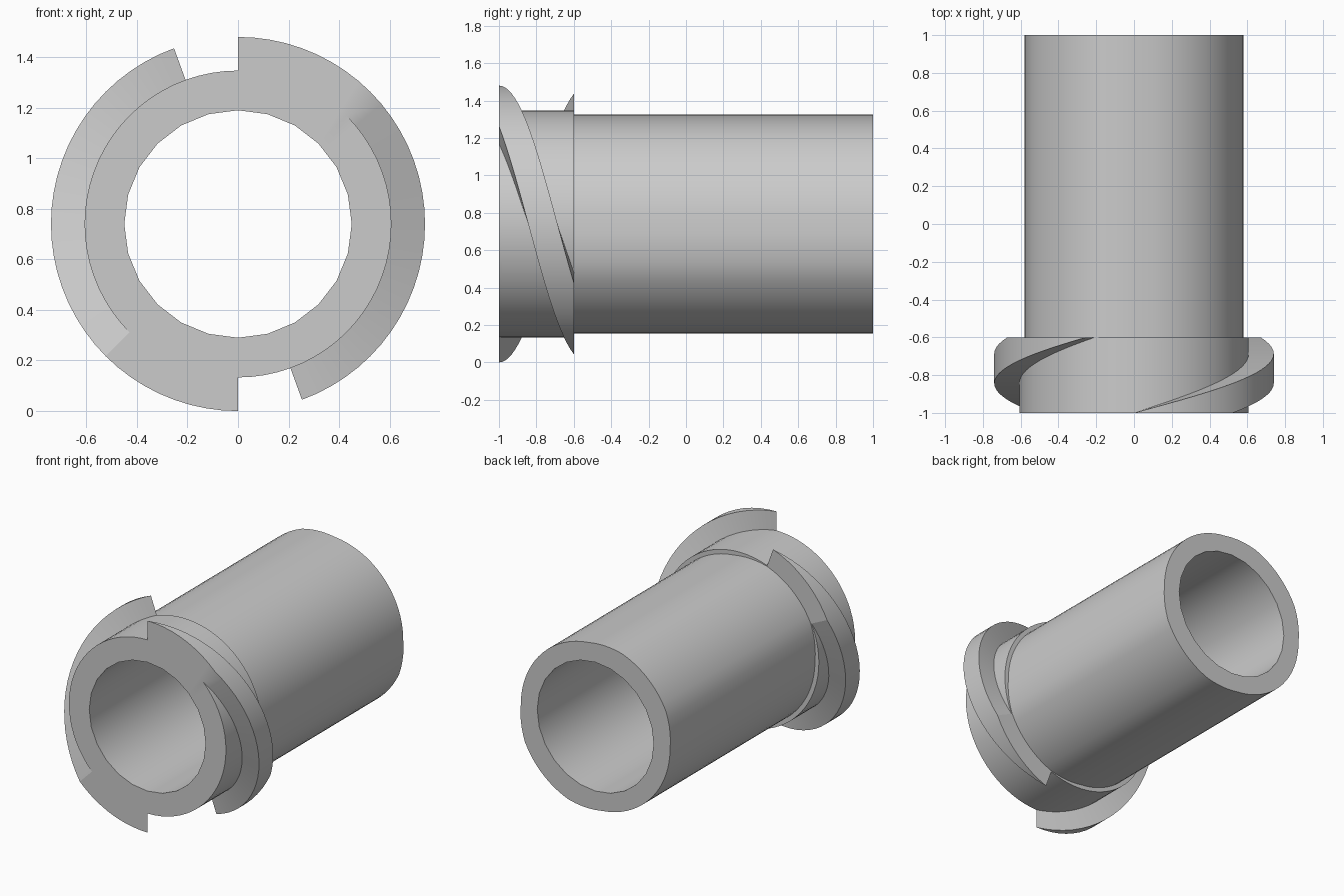
import bpy, bmesh
from math import radians, degrees, sin, cos

if "Cube" in bpy.data.objects:
    bpy.data.objects.remove(bpy.data.objects["Cube"], do_unlink=True)

AXIS_Z = 0.74
CREST, ROOT, BARREL, BORE = 0.74, 0.607, 0.577, 0.45
LEAD = 115          # twist of the thread across the collar, in degrees
WIDTH = 45          # angular width of each thread
STEP = 5
BORE_SIDES = 24
FRONT, SHOULDER, BACK = -1.0, -0.6, 1.0

steel = bpy.data.materials.new("plain grey")
steel.use_nodes = True
grey = (0.6, 0.6, 0.6, 1)
steel.diffuse_color = grey
steel.node_tree.nodes["Principled BSDF"].inputs["Base Color"].default_value = grey


def section():
    """(angle, on thread) pairs round the two-start section; flanks are doubled."""
    points = []
    for start in (WIDTH, WIDTH + 180):
        points += [(a, True) for a in range(start, start + WIDTH + 1, STEP)]
        points += [(a, False) for a in range(start + WIDTH, start + 181, STEP)]
    return points


def ring(y, twist, radius):
    loop = []
    for a, on_thread in section():
        t = radians(a - twist)
        r = radius(a - twist, on_thread)
        loop.append((r * cos(t), y, AXIS_Z + r * sin(t)))
    return loop


def thread_radius(a, on_thread):
    return CREST if on_thread else ROOT


def barrel_radius(a, on_thread):
    # slightly proud behind each thread end, easing to the plain barrel
    if on_thread:
        return BARREL + 0.024
    past = (a + LEAD - 2 * WIDTH) % 180
    gap = min(past, 180 - WIDTH - past)
    return BARREL + 0.024 * max(0, 1 - gap / 25)


def bore_radius(a, on_thread):
    half = 180 / BORE_SIDES
    return BORE * cos(radians(half)) / cos(radians(a % (2 * half) - half))


def loft(name, loops):
    bm = bmesh.new()
    rows = [[bm.verts.new(p) for p in loop] for loop in loops]
    n = len(rows[0])
    for lower, upper in zip(rows, rows[1:]):
        for i in range(n):
            j = (i + 1) % n
            bm.faces.new((lower[i], upper[i], upper[j], lower[j]))
    bmesh.ops.remove_doubles(bm, verts=bm.verts, dist=1e-5)
    mesh = bpy.data.meshes.new(name)
    bm.to_mesh(mesh)
    bm.free()
    mesh.materials.append(steel)
    obj = bpy.data.objects.new(name, mesh)
    bpy.context.collection.objects.link(obj)
    bpy.ops.object.select_all(action="DESELECT")
    obj.select_set(True)
    bpy.context.view_layer.objects.active = obj
    bpy.ops.object.shade_smooth_by_angle(angle=radians(30))
    return obj


# Collar with two helical threads, front face and rear shoulder
turns = 23
collar = [ring(FRONT, 0, bore_radius)]
for k in range(turns + 1):
    f = k / turns
    collar.append(ring(FRONT + (SHOULDER - FRONT) * f, LEAD * f, thread_radius))
collar.append(ring(SHOULDER, LEAD, barrel_radius))
loft("threaded_collar", collar)

# Plain barrel with its rear face
loft("barrel", [ring(SHOULDER, LEAD, barrel_radius),
                ring(BACK, LEAD, barrel_radius),
                ring(BACK, LEAD, bore_radius)])

# Through bore
angles = [radians(360 * i / BORE_SIDES) for i in range(BORE_SIDES)]
loft("bore", [[(BORE * cos(t), y, AXIS_Z + BORE * sin(t)) for t in angles]
              for y in (BACK, FRONT)])
